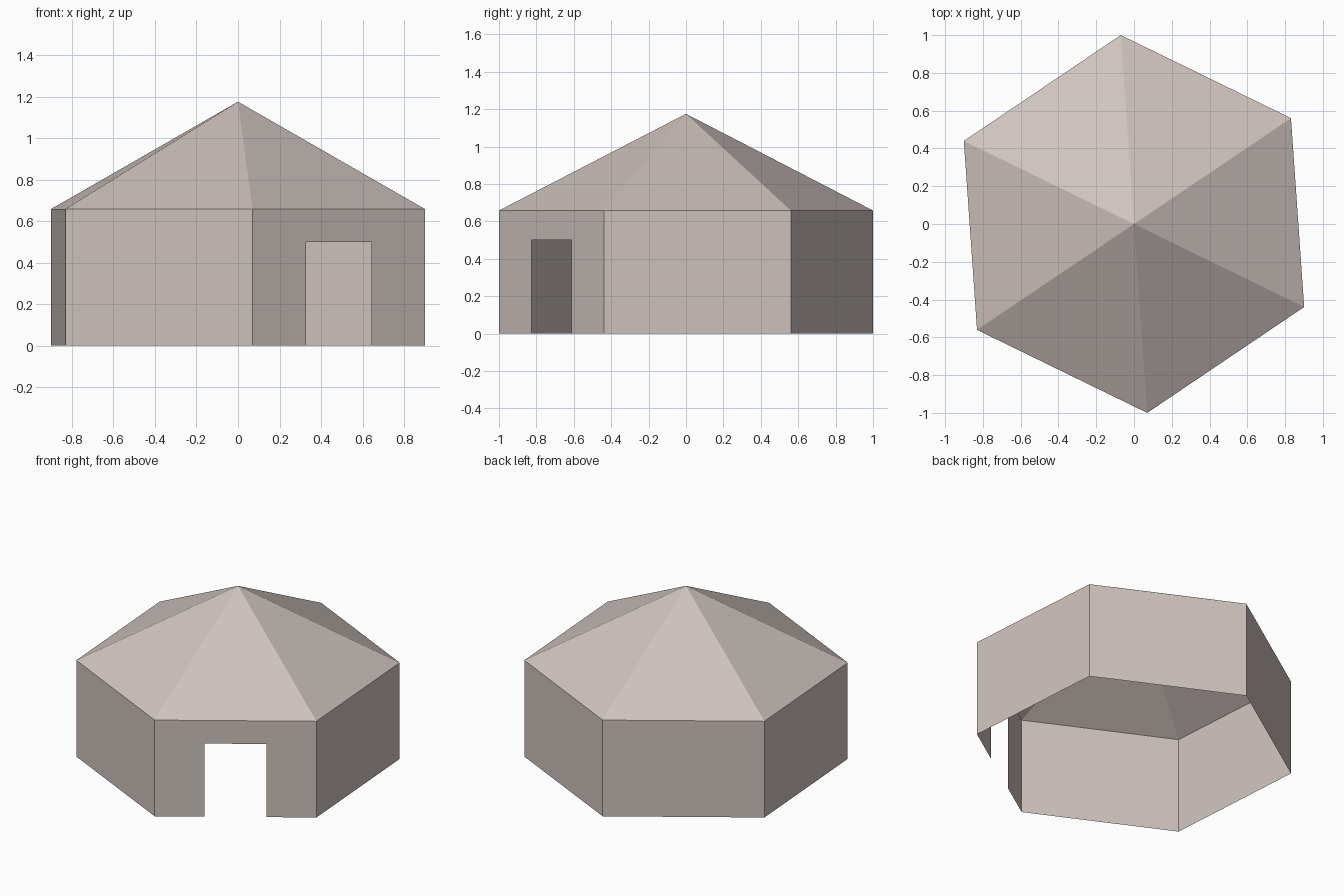
import bpy
from math import cos, sin, radians
from mathutils import Vector

cube = bpy.data.objects.get("Cube")
if cube:
    bpy.data.objects.remove(cube)

SIDES = 6
RADIUS = 1.0024
START = -86          # angle of the first corner, degrees
EAVE, APEX = 0.658, 1.175
DOOR_TOP = 0.5
DOOR_SPAN = (0.309, 0.691)   # fractions along the doorway wall


def make_material(name, rgb):
    mat = bpy.data.materials.new(name)
    mat.use_nodes = True
    mat.diffuse_color = (*rgb, 1)
    mat.node_tree.nodes["Principled BSDF"].inputs["Base Color"].default_value = (*rgb, 1)
    return mat


def make_object(name, verts, faces, mat):
    mesh = bpy.data.meshes.new(name)
    mesh.from_pydata(verts, [], faces)
    mesh.materials.append(mat)
    obj = bpy.data.objects.new(name, mesh)
    bpy.context.collection.objects.link(obj)
    return obj


canvas = make_material("warm pale grey", (0.62, 0.55, 0.52))


def corner(i, z):
    a = radians(START + i * 360 / SIDES)
    return Vector((RADIUS * cos(a), RADIUS * sin(a), z))


# Roof: shallow hexagonal pyramid, open underneath
rim = [corner(i, EAVE) for i in range(SIDES)]
make_object("roof", rim + [Vector((0, 0, APEX))],
            [(i, (i + 1) % SIDES, SIDES) for i in range(SIDES)], canvas)

# Plain walls: single sheets on every side but the first
base = [corner(i, 0) for i in range(SIDES)]
make_object("walls", base + rim,
            [(i, (i + 1) % SIDES, (i + 1) % SIDES + SIDES, i + SIDES)
             for i in range(1, SIDES)], canvas)


# Doorway wall: a sheet with an opening that reaches the ground
def on_wall(t, z):
    return corner(0, z).lerp(corner(1, z), t)


left, right = DOOR_SPAN
outline = [(0, 0), (left, 0), (left, DOOR_TOP), (right, DOOR_TOP),
           (right, 0), (1, 0), (1, EAVE), (0, EAVE)]
make_object("doorway_wall", [on_wall(t, z) for t, z in outline],
            [tuple(range(len(outline)))], canvas)
